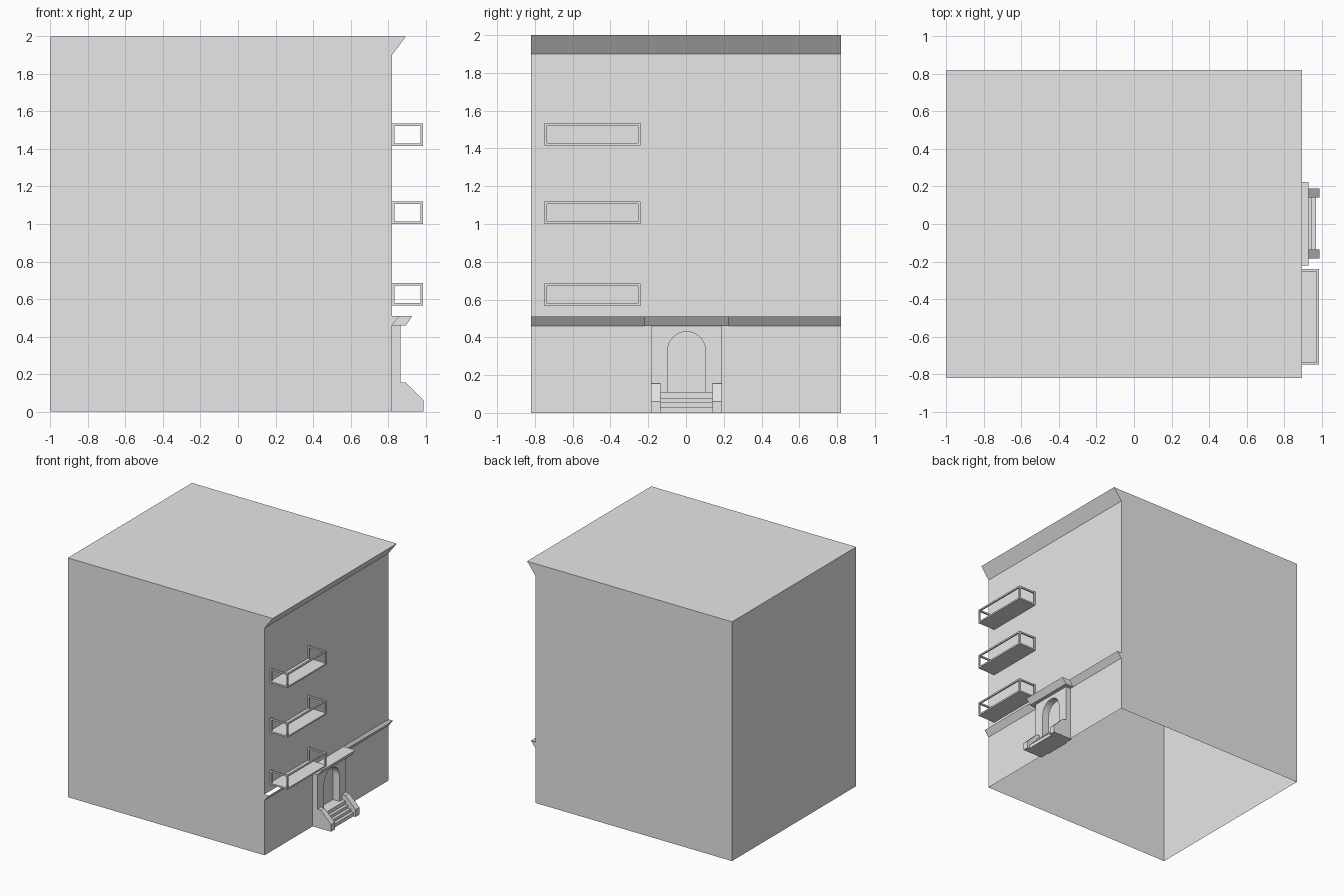
import bpy, bmesh, math

if "Cube" in bpy.data.objects:
    bpy.data.objects.remove(bpy.data.objects["Cube"])

grey = bpy.data.materials.new("plain_grey")
grey.use_nodes = True
colour = (0.8, 0.8, 0.8, 1)
grey.diffuse_color = colour
grey.node_tree.nodes["Principled BSDF"].inputs["Base Color"].default_value = colour


def finish(name, bm):
    bmesh.ops.remove_doubles(bm, verts=bm.verts, dist=1e-5)
    bmesh.ops.recalc_face_normals(bm, faces=bm.faces)
    mesh = bpy.data.meshes.new(name)
    bm.to_mesh(mesh)
    bm.free()
    mesh.materials.append(grey)
    obj = bpy.data.objects.new(name, mesh)
    bpy.context.collection.objects.link(obj)
    return obj


def add_prism(bm, profile, lo, hi, axis="y", skip=(), gaps=None):
    """Extrude a profile (x,z along y, or y,z along x); skip leaves edges open,
    gaps splits an edge's strip around an interval."""
    gaps = gaps or {}

    def point(p, d):
        return (p[0], d, p[1]) if axis == "y" else (d, p[0], p[1])

    def face(points):
        return bm.faces.new([bm.verts.new(p) for p in points])

    face([point(p, lo) for p in profile])
    face([point(p, hi) for p in reversed(profile)])
    for i, a in enumerate(profile):
        if i in skip:
            continue
        b = profile[(i + 1) % len(profile)]
        spans = [(lo, hi)]
        if i in gaps:
            spans = [(lo, gaps[i][0]), (gaps[i][1], hi)]
        for s, e in spans:
            face([point(a, s), point(a, e), point(b, e), point(b, s)])


def add_box(bm, x, y, z):
    add_prism(bm, [(x[0], z[0]), (x[1], z[0]), (x[1], z[1]), (x[0], z[1])], *y)


WALL = 0.82
SIDE = 0.82
DOOR_LO, DOOR_HI, DOOR_MID = -0.185, 0.19, 0.003

# Building shell: open underneath, open-topped ledge, flared roof cornice
bm = bmesh.new()
shell = [(-1, 0), (WALL, 0), (WALL, 0.46), (0.86, 0.51), (WALL, 0.51),
         (WALL, 1.9), (0.895, 2), (-1, 2)]
add_prism(bm, shell, -SIDE, SIDE, skip=(0, 3), gaps={1: (DOOR_LO, DOOR_HI)})
finish("building_shell", bm)

# Portal with an arched opening
bm = bmesh.new()
radius, spring = 0.1, 0.33
arch = [(DOOR_MID + radius * math.cos(math.pi * i / 16),
         spring + radius * math.sin(math.pi * i / 16)) for i in range(17)]
outline = [(DOOR_LO, 0), (DOOR_LO, 0.46), (DOOR_HI, 0.46), (DOOR_HI, 0),
           (DOOR_MID + radius, 0)] + arch + [(DOOR_MID - radius, 0)]
add_prism(bm, outline, 0.805, 0.865, axis="x")
finish("portal", bm)

# Recessed door behind the arch
bm = bmesh.new()
add_box(bm, (0.797, 0.805), (DOOR_MID - 0.11, DOOR_MID + 0.11), (0, 0.44))
finish("door", bm)

# Ledge stepping forward over the portal
bm = bmesh.new()
add_prism(bm, [(WALL, 0.46), (0.895, 0.46), (0.93, 0.51), (WALL, 0.51)], -0.22, 0.225)
finish("portal_ledge", bm)

# Entrance steps rising to the landing
bm = bmesh.new()
stairs = [(0.805, 0), (0.97, 0)]
front = 0.97
for height in (0.03, 0.055, 0.08, 0.11):
    stairs += [(front, height), (front - 0.025, height)]
    front -= 0.025
stairs[-1] = (0.865, 0.11)
add_prism(bm, stairs + [(0.805, 0.11)], DOOR_MID - radius, DOOR_MID + radius)
# Wider part of the flight outside the opening
outer = [(0.865, 0)] + stairs[1:]
for lo, hi in ((-0.135, DOOR_MID - radius), (DOOR_MID + radius, 0.14)):
    add_prism(bm, outer, lo, hi)
finish("entrance_steps", bm)

# Sloping cheek walls on both sides of the steps
cheek = [(0.865, 0), (0.99, 0), (0.99, 0.06), (0.895, 0.155), (0.865, 0.155)]
for name, lo, hi in (("right_cheek_wall", DOOR_LO, -0.135),
                     ("left_cheek_wall", 0.14, DOOR_HI)):
    bm = bmesh.new()
    add_prism(bm, cheek, lo, hi)
    finish(name, bm)

# Balconies: floor slab, corner posts and top rails
X0, X1, Y0, Y1, T = WALL, 0.985, -0.75, -0.24, 0.013
for n, z in enumerate((0.565, 1.0, 1.415)):
    top = z + 0.12
    bm = bmesh.new()
    add_box(bm, (X0, X1), (Y0, Y1), (z, z + T))
    finish(f"balcony_floor_{n + 1}", bm)
    bm = bmesh.new()
    for y in (Y0, Y1 - T):
        for x in (X0, X1 - T):
            add_box(bm, (x, x + T), (y, y + T), (z + T, top - T))
        add_box(bm, (X0, X1), (y, y + T), (top - T, top))
    add_box(bm, (X1 - T, X1), (Y0 + T, Y1 - T), (top - T, top))
    finish(f"balcony_railing_{n + 1}", bm)
